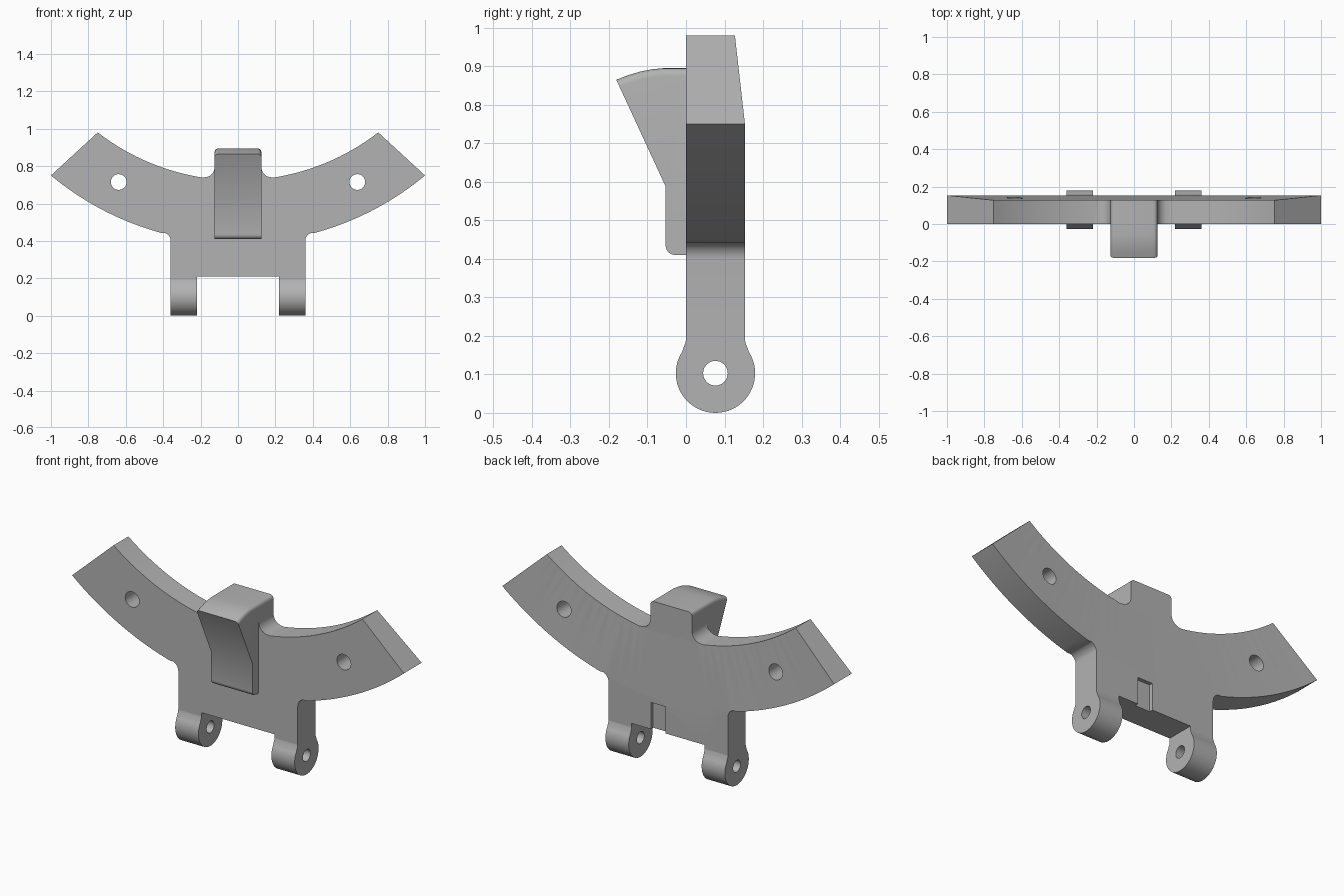
import bpy, bmesh, math
from mathutils import Matrix

if "Cube" in bpy.data.objects:
    bpy.data.objects.remove(bpy.data.objects["Cube"], do_unlink=True)

grey = bpy.data.materials.new("light grey")
grey.use_nodes = True
GREY = (0.45, 0.45, 0.45, 1)
grey.diffuse_color = GREY
grey.node_tree.nodes["Principled BSDF"].inputs["Base Color"].default_value = GREY


def arc(cx, cy, r, a0, a1, n):
    """Points on a circle between two angles in degrees."""
    steps = [math.radians(a0 + (a1 - a0) * i / n) for i in range(n + 1)]
    return [(cx + r * math.cos(a), cy + r * math.sin(a)) for a in steps]


def to_object(name, bm):
    bmesh.ops.recalc_face_normals(bm, faces=bm.faces)
    mesh = bpy.data.meshes.new(name)
    bm.to_mesh(mesh)
    bm.free()
    obj = bpy.data.objects.new(name, mesh)
    mesh.materials.append(grey)
    bpy.context.collection.objects.link(obj)
    return obj


def extrude(outline, axis, start, end):
    """Prism: outline in (x, z) along y, or in (y, z) along x."""
    place = (lambda u, v: (u, start, v)) if axis == "y" else (lambda u, v: (start, u, v))
    bm = bmesh.new()
    face = bm.faces.new([bm.verts.new(place(u, v)) for u, v in outline])
    moved = bmesh.ops.extrude_face_region(bm, geom=[face])["geom"]
    step = (0, end - start, 0) if axis == "y" else (end - start, 0, 0)
    bmesh.ops.translate(bm, vec=step, verts=[g for g in moved if isinstance(g, bmesh.types.BMVert)])
    return bm


def cone(name, axis, centre, r1, r2, depth, n=32):
    """Cutter with its axis along x or y; r1 is the low end."""
    bm = bmesh.new()
    bmesh.ops.create_cone(bm, cap_ends=True, segments=n, radius1=r1, radius2=r2, depth=depth)
    turn = Matrix.Rotation(-math.pi / 2, 4, "X") if axis == "y" else Matrix.Rotation(math.pi / 2, 4, "Y")
    bmesh.ops.transform(bm, matrix=Matrix.Translation(centre) @ turn, verts=bm.verts)
    return to_object(name, bm)


def cut(obj, cutters):
    for cutter in cutters:
        mod = obj.modifiers.new("cut", "BOOLEAN")
        mod.operation = "DIFFERENCE"
        mod.solver = "EXACT"
        mod.object = cutter
    bpy.context.view_layer.update()
    done = bpy.data.meshes.new_from_object(obj.evaluated_get(bpy.context.evaluated_depsgraph_get()))
    obj.modifiers.clear()
    obj.data = done
    for cutter in cutters:
        bpy.data.objects.remove(cutter, do_unlink=True)


def smooth(obj):
    bpy.ops.object.select_all(action="DESELECT")
    obj.select_set(True)
    bpy.context.view_layer.objects.active = obj
    bpy.ops.object.shade_smooth_by_angle(angle=math.radians(30))


THICK, RIM = 0.153, 0.127       # plate depth at the outer and inner arc
CZ, R_IN, R_OUT = 1.95, 1.226, 1.562
LEG_IN, LEG_OUT, LEG_TOP, SILL = 0.22, 0.36, 0.19, 0.21
POST, TOP = 0.125, 0.895


def ring_angle(x, r):
    return -90 + math.degrees(math.asin(x / r))


# Curved plate with the central post and the leg roots
half = [(LEG_IN, SILL), (LEG_IN, LEG_TOP), (LEG_OUT, LEG_TOP)]
half += arc(LEG_OUT + 0.045, 0.4, 0.045, 180, 105, 8)
half += arc(0, CZ, R_OUT, ring_angle(0.41, R_OUT), ring_angle(1.0, R_OUT), 20)
half += arc(0, CZ, R_IN, ring_angle(0.75, R_IN), ring_angle(0.19, R_IN), 20)
half += arc(POST + 0.055, 0.795, 0.055, 270, 180, 8)
half += arc(POST - 0.02, TOP - 0.02, 0.02, 0, 90, 5)
outline = half + [(-x, z) for x, z in reversed(half)]
bm = extrude(outline, "y", 0, THICK)
sill = [e for e in bm.edges if all(abs(v.co.z - SILL) < 1e-4 and v.co.y < 0.01 for v in e.verts)]
bmesh.ops.bevel(bm, geom=sill, offset=0.012, segments=4, profile=0.5, affect="EDGES")
plate = to_object("curved_plate", bm)

# Tapered back, bolt holes and the small slot in the back
slope = (R_OUT - R_IN) / (THICK - RIM)
taper_depth = 0.033
cutters = [cone("taper_cutter", "y", (0, RIM + taper_depth / 2, CZ),
                R_IN, R_IN + slope * taper_depth, taper_depth, 160)]
for side in (-1, 1):
    cutters.append(cone("hole_cutter", "y", (side * 0.638, 0.08, 0.715), 0.042, 0.042, 0.4))
slot = [(0.015, 0.15), (0.105, 0.15), (0.105, 0.355), (0.015, 0.355)]
cutters.append(to_object("slot_cutter", extrude(slot, "y", THICK - 0.02, THICK + 0.1)))
cut(plate, cutters)
smooth(plate)

# Hook on the front
profile = [(0, 0.41), (0, TOP), (-0.06, TOP), (-0.09, 0.892), (-0.12, 0.886),
           (-0.15, 0.877), (-0.181, 0.865), (-0.053, 0.588)]
profile += arc(-0.028, 0.435, 0.025, 180, 270, 6)
bm = extrude(profile, "x", -POST, POST)
rims = [e for e in bm.edges
        if all(v.co.z > 0.86 for v in e.verts) and abs(e.verts[0].co.x - e.verts[1].co.x) < 1e-4]
bmesh.ops.bevel(bm, geom=rims, offset=0.02, segments=5, profile=0.5, affect="EDGES")
smooth(to_object("front_hook", bm))

# Legs with round pivot lugs
MID, LUG_Z, LUG_R = THICK / 2, 0.103, 0.103
lug = [(0, LEG_TOP), (-0.002, 0.18), (-0.007, 0.168)]
lug += arc(MID, LUG_Z, LUG_R, 147, 393, 40)
lug += [(THICK - y, z) for y, z in reversed(lug[:3])]
for name, side in (("left", 1), ("right", -1)):
    leg = to_object(name + "_leg", extrude(lug, "x", side * LEG_IN, side * LEG_OUT))
    cut(leg, [cone("pivot_cutter", "x", (side * 0.29, MID, LUG_Z), 0.032, 0.032, 0.4)])
    smooth(leg)
